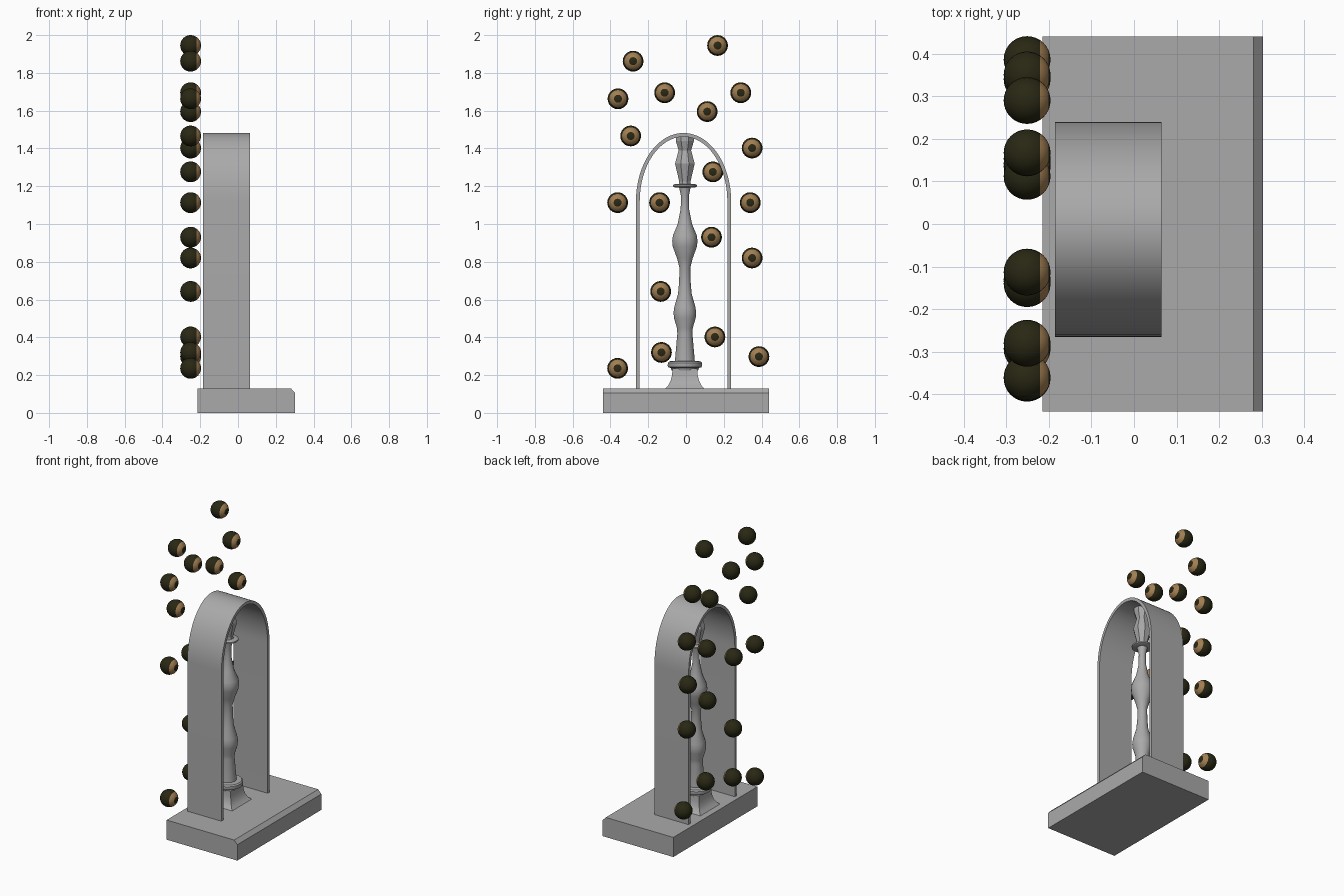
import bpy, bmesh, math
from mathutils import Matrix

if "Cube" in bpy.data.objects:
    bpy.data.objects.remove(bpy.data.objects["Cube"])


def material(name, rgb):
    m = bpy.data.materials.new(name)
    m.diffuse_color = (*rgb, 1)
    m.use_nodes = True
    m.node_tree.nodes["Principled BSDF"].inputs["Base Color"].default_value = m.diffuse_color
    return m


STONE = material("grey_stone", (0.4, 0.4, 0.4))
DARK = material("dark_olive", (0.022, 0.021, 0.007))
TAN = material("tan", (0.36, 0.21, 0.085))


def finish(bm, name, mats, smooth=None):
    bmesh.ops.recalc_face_normals(bm, faces=bm.faces)
    me = bpy.data.meshes.new(name)
    bm.to_mesh(me)
    bm.free()
    ob = bpy.data.objects.new(name, me)
    bpy.context.collection.objects.link(ob)
    for m in mats:
        me.materials.append(m)
    if smooth:
        bpy.ops.object.select_all(action='DESELECT')
        ob.select_set(True)
        bpy.context.view_layer.objects.active = ob
        bpy.ops.object.shade_smooth_by_angle(angle=math.radians(smooth))
    return ob


def prism(name, pts, direction, smooth=None):
    """Extrude a closed outline along a direction."""
    bm = bmesh.new()
    f = bm.faces.new([bm.verts.new(p) for p in pts])
    r = bmesh.ops.extrude_face_region(bm, geom=[f])
    bmesh.ops.translate(bm, vec=direction,
                        verts=[v for v in r["geom"] if isinstance(v, bmesh.types.BMVert)])
    return finish(bm, name, [STONE], smooth)


CX, CY = -0.07, -0.006


def turned(name, profile, sides, smooth=None):
    """Stack rings of (z, half width) around the column axis."""
    bm = bmesh.new()
    k = 1 / math.cos(math.pi / sides)
    rings = [[bm.verts.new((CX + r * k * math.cos(2 * math.pi * (i + .5) / sides),
                            CY + r * k * math.sin(2 * math.pi * (i + .5) / sides), z))
              for i in range(sides)] for z, r in profile]
    for a, b in zip(rings, rings[1:]):
        for i in range(sides):
            j = (i + 1) % sides
            bm.faces.new((a[i], a[j], b[j], b[i]))
    bm.faces.new(rings[0])
    bm.faces.new(rings[-1])
    return finish(bm, name, [STONE], smooth)


# plinth with a chamfered edge on the +x side
prism("plinth", [(-0.215, -0.44, 0), (0.303, -0.44, 0), (0.303, -0.44, 0.105),
                 (0.28, -0.44, 0.13), (-0.215, -0.44, 0.13)], (0, 0.88, 0))

# thin arched band standing on the plinth
AY, SPRING, X0, X1 = -0.013, 1.12, -0.186, 0.064


def arch_line(w, top):
    arc = [(X0, AY - w * math.cos(math.pi * i / 32),
            SPRING + (top - SPRING) * math.sin(math.pi * i / 32)) for i in range(33)]
    return [(X0, AY - w, 0.13)] + arc + [(X0, AY + w, 0.13)]


prism("arch", arch_line(0.252, 1.482) + arch_line(0.232, 1.462)[::-1],
      (X1 - X0, 0, 0), 30)

# column: square flared foot, collar rings, turned shaft, faceted capital
turned("column_foot", [(0.13, 0.103), (0.145, 0.088), (0.17, 0.075),
                       (0.2, 0.068), (0.235, 0.065)], 4, 30)
turned("column_collar", [(0.225, 0.07), (0.238, 0.075), (0.242, 0.088), (0.25, 0.091),
                         (0.265, 0.09), (0.273, 0.083), (0.275, 0.055)], 24, 30)
turned("column_shaft", [(0.27, 0.053), (0.42, 0.04), (0.45, 0.042), (0.5, 0.057),
                        (0.53, 0.06), (0.56, 0.056), (0.63, 0.036), (0.7, 0.03),
                        (0.77, 0.029), (0.82, 0.042), (0.88, 0.064), (0.91, 0.067),
                        (0.94, 0.063), (1.0, 0.038), (1.08, 0.022), (1.15, 0.021),
                        (1.2, 0.032)], 20, 40)
turned("upper_ring", [(1.194, 0.055), (1.198, 0.063), (1.207, 0.063), (1.211, 0.055)], 24, 30)
turned("column_capital", [(1.205, 0.032), (1.225, 0.03), (1.32, 0.052), (1.39, 0.033),
                          (1.44, 0.048), (1.464, 0.048)], 8)

# floating eye-like balls behind the arch: (y, z)
BALLS = [(.167, 1.945), (-.28, 1.862), (-.36, 1.663), (-.113, 1.695), (.29, 1.695),
         (.112, 1.595), (-.293, 1.466), (.35, 1.402), (.142, 1.276), (-.362, 1.113),
         (-.14, 1.113), (.34, 1.113), (.135, .93), (.35, .82), (-.134, .643),
         (.153, .402), (-.13, .32), (.386, .298), (-.362, .236)]
for n, (y, z) in enumerate(BALLS):
    bm = bmesh.new()
    bmesh.ops.create_uvsphere(bm, u_segments=24, v_segments=16, radius=0.055,
                              matrix=Matrix.Rotation(math.pi / 2, 4, 'Y'))
    # tan iris facing +x, dark pupil in its middle
    for f in bm.faces:
        c = f.calc_center_median().normalized().x
        f.material_index = 1 if 0.56 < c < 0.93 else 0
    bmesh.ops.translate(bm, verts=bm.verts, vec=(-0.251, y, z))
    finish(bm, f"ball_{n + 1}", [DARK, TAN], 40)
